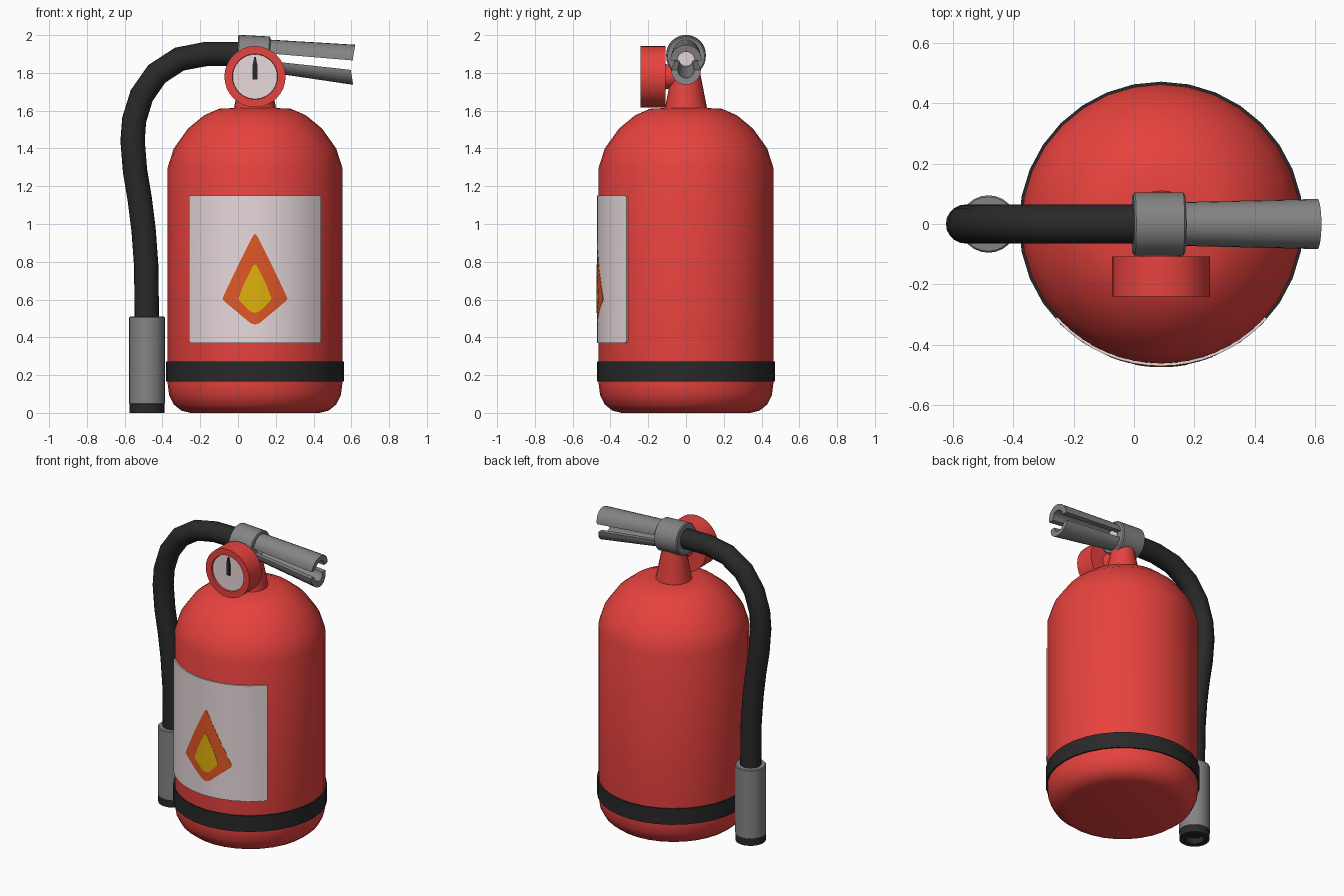
import bpy, bmesh, math
from mathutils import Matrix, Vector

if "Cube" in bpy.data.objects:
    bpy.data.objects.remove(bpy.data.objects["Cube"])

CX = 0.09      # tank axis


def material(name, rgb):
    m = bpy.data.materials.new(name)
    m.diffuse_color = (*rgb, 1)
    m.use_nodes = True
    m.node_tree.nodes["Principled BSDF"].inputs["Base Color"].default_value = m.diffuse_color
    return m


RED = material("red paint", (0.80, 0.055, 0.048))
BLACK = material("black rubber", (0.022, 0.022, 0.022))
GREY = material("grey metal", (0.23, 0.23, 0.23))
WHITE = material("off white", (0.80, 0.69, 0.71))
ORANGE = material("orange", (0.75, 0.095, 0.018))
YELLOW = material("yellow", (0.75, 0.44, 0.004))


def finish(name, bm, mat, angle=35):
    bmesh.ops.remove_doubles(bm, verts=bm.verts, dist=1e-5)
    bmesh.ops.recalc_face_normals(bm, faces=bm.faces)
    me = bpy.data.meshes.new(name)
    bm.to_mesh(me)
    bm.free()
    ob = bpy.data.objects.new(name, me)
    bpy.context.collection.objects.link(ob)
    me.materials.append(mat)
    bpy.ops.object.select_all(action='DESELECT')
    ob.select_set(True)
    bpy.context.view_layer.objects.active = ob
    bpy.ops.object.shade_smooth_by_angle(angle=math.radians(angle))
    return ob


def loft(bm, rings, closed=True):
    """Join rings of points with quads; optionally around each ring too."""
    vs = [[bm.verts.new(p) for p in ring] for ring in rings]
    n = len(vs[0])
    for a, b in zip(vs, vs[1:]):
        for i in range(n if closed else n - 1):
            j = (i + 1) % n
            bm.faces.new((a[i], a[j], b[j], b[i]))
    return vs


def lathe(name, profile, mat, loc, rot=Matrix(), sides=32, angle=35):
    """Spin (radius, height) points round the local z axis and cap the ends."""
    bm = bmesh.new()
    rings = [[(r * math.cos(2 * math.pi * i / sides), r * math.sin(2 * math.pi * i / sides), z)
              for i in range(sides)] for r, z in profile]
    vs = loft(bm, rings)
    bm.faces.new(vs[0])
    bm.faces.new(vs[-1])
    bmesh.ops.transform(bm, matrix=Matrix.Translation(loc) @ rot, verts=bm.verts)
    return finish(name, bm, mat, angle)


def plate(name, outline, radius, thick, mat):
    """Thin plate wrapped on the tank front; outline is (half width, z)."""
    bm = bmesh.new()
    n = 16
    layers = []
    for r in (radius, radius - thick):
        rows = []
        for w, z in outline:
            a = math.asin(w / radius)
            rows.append([(CX + r * math.sin(a * t), -r * math.cos(a * t), z)
                         for t in [2 * i / n - 1 for i in range(n + 1)]])
        layers.append(rows)
    # each row runs across the front and back again behind
    rings = [f + b[::-1] for f, b in zip(*layers)]
    vs = loft(bm, rings)
    for row in (vs[0], vs[-1]):
        for i in range(n):
            bm.faces.new((row[i], row[i + 1], row[2 * n - i], row[2 * n + 1 - i]))
    bmesh.ops.dissolve_degenerate(bm, dist=1e-5, edges=bm.edges)
    return finish(name, bm, mat)


def lever(name, start, end, r0, r1, sign):
    """Half tube between two points, opening down (sign 1) or up (sign -1)."""
    bm = bmesh.new()
    n = 12
    rings = []
    for p, r in ((start, r0), (end, r1)):
        arc = [math.pi * i / n for i in range(n + 1)]
        pts = [(r * math.cos(a), r * math.sin(a)) for a in arc]
        pts += [(0.55 * r * math.cos(a), 0.55 * r * math.sin(a)) for a in arc[::-1]]
        lean = 0.16 * sign
        rings.append([(p[0] + (lean * z * sign), y, p[1] + sign * z) for y, z in pts])
    vs = loft(bm, rings)
    for ring in vs:
        for i in range(n):
            bm.faces.new((ring[i], ring[i + 1], ring[2 * n - i], ring[2 * n + 1 - i]))
    return finish(name, bm, GREY)


# tank, band and neck
lathe("tank", [(0.34, 0), (0.39, 0.012), (0.43, 0.045), (0.455, 0.095), (0.462, 0.15), (0.462, 1.30),
               (0.43, 1.40), (0.355, 1.505), (0.27, 1.575), (0.19, 1.61), (0.09, 1.615)],
      RED, (CX, 0, 0))
lathe("band", [(0.455, 0.165), (0.471, 0.165), (0.471, 0.272), (0.455, 0.272)], BLACK, (CX, 0, 0))
lathe("neck", [(0.112, 1.58), (0.110, 1.62), (0.075, 1.80), (0.07, 1.88)], RED, (CX, 0, 0), sides=24)

# label with flame
plate("label", [(0.34, 0.37), (0.35, 0.378), (0.35, 1.142), (0.34, 1.15)], 0.470, 0.009, WHITE)
plate("flame_outer", [(0.001, 0.468), (0.025, 0.476), (0.09, 0.53), (0.165, 0.593), (0.172, 0.605),
                      (0.15, 0.655), (0.085, 0.79), (0.012, 0.935), (0.001, 0.948)], 0.472, 0.004, ORANGE)
plate("flame_inner", [(0.001, 0.53), (0.025, 0.537), (0.08, 0.592), (0.087, 0.605),
                      (0.06, 0.68), (0.01, 0.78), (0.001, 0.785)], 0.474, 0.004, YELLOW)

# valve collar and levers
tilt = Matrix.Rotation(math.radians(93), 4, 'Y')
lathe("collar", [(0.098, -0.086), (0.105, -0.08), (0.105, 0.08), (0.098, 0.086)],
      GREY, (0.082, 0, 1.892), tilt)
lathe("collar_plug", [(0.045, 0), (0.045, 0.01)], WHITE, (0.163, 0, 1.885), tilt, sides=24)
lever("upper_lever", (0.14, 1.905), (0.607, 1.866), 0.072, 0.083, 1)
lever("lower_lever", (0.12, 1.868), (0.597, 1.816), 0.06, 0.079, -1)

# pressure gauge facing the front
face = Matrix.Rotation(math.radians(90), 4, 'X')
lathe("gauge_stem", [(0.06, 0.0), (0.06, 0.08), (0.07, 0.12)], RED, (CX, 0, 1.78), face, sides=24)
lathe("gauge_case", [(0.162, 0.108), (0.162, 0.240), (0.120, 0.240), (0.118, 0.225)],
      RED, (CX, 0, 1.78), face)
lathe("gauge_dial", [(0.118, 0.222), (0.118, 0.228)], WHITE, (CX, 0, 1.78), face)
bm = bmesh.new()
needle = [(-0.012, -0.015), (0.012, -0.015), (0.013, 0.06), (0.004, 0.105), (-0.004, 0.105), (-0.013, 0.06)]
ends = loft(bm, [[(CX + x, y, 1.78 + z) for x, z in needle] for y in (-0.226, -0.235)])
for ring in ends:
    bm.faces.new(ring)
finish("gauge_needle", bm, BLACK)

# hose swept along a smooth path
path = [(0.03, 1.90), (-0.17, 1.90), (-0.31, 1.873), (-0.43, 1.795), (-0.51, 1.68), (-0.55, 1.55),
        (-0.558, 1.44), (-0.545, 1.28), (-0.52, 1.13), (-0.50, 0.97), (-0.486, 0.78), (-0.482, 0.45)]
pts = [Vector((x, 0, z)) for x, z in path]
rings = []
for i, p in enumerate(pts):
    t = (pts[min(i + 1, len(pts) - 1)] - pts[max(i - 1, 0)]).normalized()
    side = Vector((0, 1, 0))
    up = t.cross(side)
    rings.append([p + 0.0645 * (math.cos(k * math.pi / 10) * side + math.sin(k * math.pi / 10) * up)
                  for k in range(20)])
bm = bmesh.new()
ends = loft(bm, rings)
bm.faces.new(ends[0])
bm.faces.new(ends[-1])
finish("hose", bm, BLACK)

# nozzle with a hollow black tip
lathe("nozzle", [(0.093, 0.048), (0.095, 0.05), (0.095, 0.505), (0.09, 0.51)], GREY, (-0.482, 0, 0), sides=24)
lathe("nozzle_tip", [(0.058, 0.04), (0.058, 0), (0.093, 0), (0.093, 0.05)], BLACK, (-0.482, 0, 0), sides=24)
